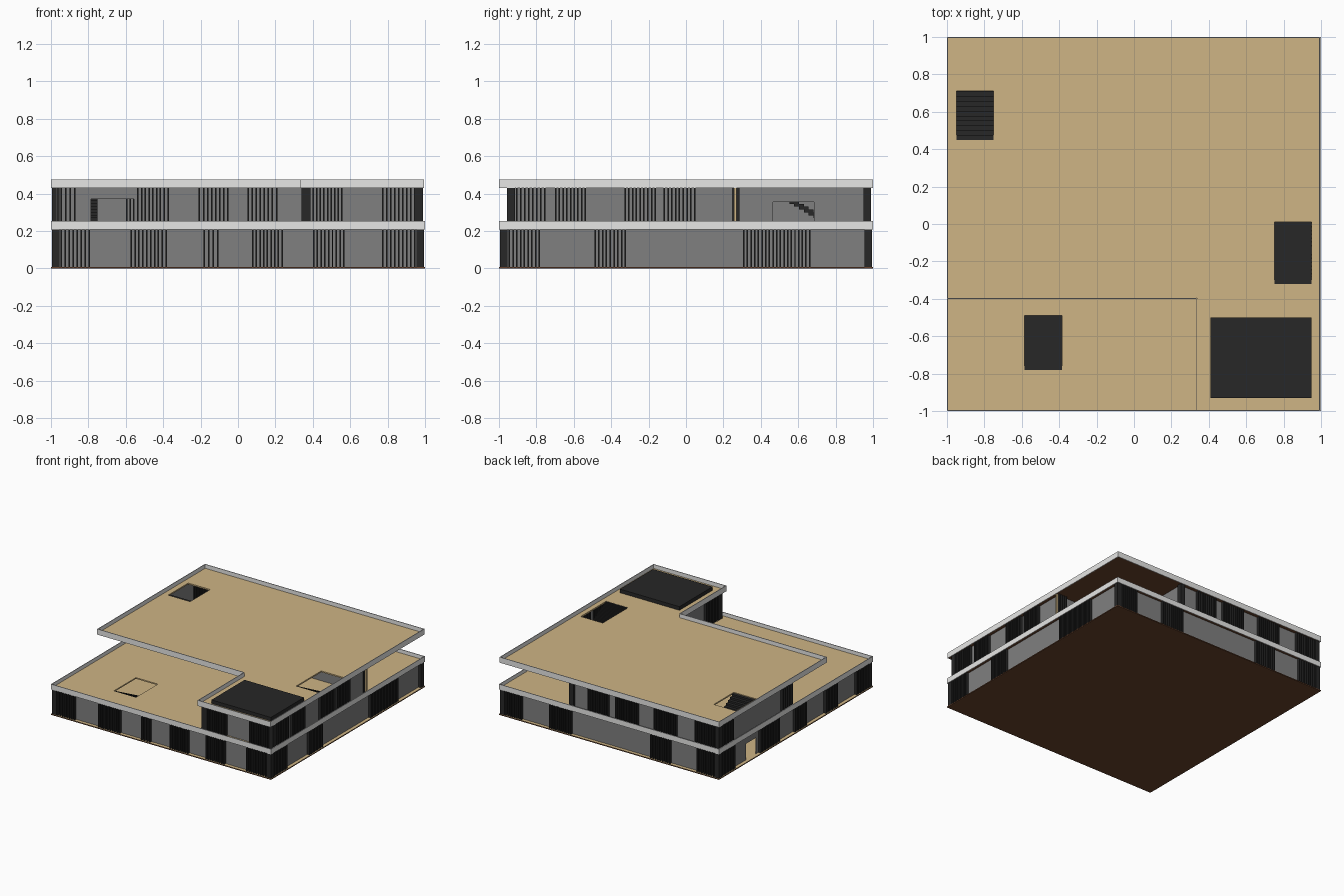
import bpy, bmesh

if "Cube" in bpy.data.objects:
    bpy.data.objects.remove(bpy.data.objects["Cube"])


def mat(name, r, g, b):
    m = bpy.data.materials.new(name)
    m.diffuse_color = (r, g, b, 1)
    m.use_nodes = True
    m.node_tree.nodes["Principled BSDF"].inputs["Base Color"].default_value = m.diffuse_color
    return m


TAN = mat("tan floor", 0.62, 0.46, 0.235)
BROWN = mat("dark brown underside", 0.14, 0.055, 0.025)
BAND = mat("light grey band", 0.80, 0.80, 0.79)
GLASS = mat("grey glass", 0.215, 0.215, 0.215)
DARK = mat("charcoal", 0.02, 0.02, 0.02)


def finish(name, bm, *mats):
    me = bpy.data.meshes.new(name)
    bm.to_mesh(me)
    bm.free()
    ob = bpy.data.objects.new(name, me)
    bpy.context.collection.objects.link(ob)
    for m in mats:
        me.materials.append(m)
    return ob


def add_box(bm, x0, x1, y0, y1, z0, z1):
    v = [bm.verts.new((x, y, z)) for z in (z0, z1)
         for x, y in ((x0, y0), (x1, y0), (x1, y1), (x0, y1))]
    for f in ((3, 2, 1, 0), (4, 5, 6, 7), (0, 1, 5, 4), (1, 2, 6, 5), (2, 3, 7, 6), (3, 0, 4, 7)):
        bm.faces.new([v[i] for i in f])


def box(name, m, *dims):
    bm = bmesh.new()
    add_box(bm, *dims)
    finish(name, bm, m)


def slab(name, xs, ys, keep, z0, z1, side):
    """Flat plate from grid cells; cells rejected by keep() become openings."""
    bm = bmesh.new()
    for x0, x1 in zip(xs, xs[1:]):
        for y0, y1 in zip(ys, ys[1:]):
            if keep((x0 + x1) / 2, (y0 + y1) / 2):
                bm.faces.new([bm.verts.new(p) for p in
                              ((x0, y0, z0), (x1, y0, z0), (x1, y1, z0), (x0, y1, z0))])
    bmesh.ops.remove_doubles(bm, verts=bm.verts, dist=1e-5)
    ext = bmesh.ops.extrude_face_region(bm, geom=bm.faces[:], use_keep_orig=True)
    for e in ext["geom"]:
        if isinstance(e, bmesh.types.BMVert):
            e.co.z = z1
    bmesh.ops.recalc_face_normals(bm, faces=bm.faces)
    for f in bm.faces:
        n = f.normal.z
        f.material_index = 0 if n > 0.5 else 1 if n < -0.5 else side
    return finish(name, bm, TAN, BROWN)


def parapet(name, pts, z0, z1, t=0.005):
    """Thin upright band inside a counter-clockwise outline."""
    bm = bmesh.new()
    for (ax, ay), (bx, by) in zip(pts, pts[1:] + pts[:1]):
        if ay == by:
            s = t if bx > ax else -t
            add_box(bm, min(ax, bx), max(ax, bx), min(ay, ay + s), max(ay, ay + s), z0, z1)
        else:
            s = -t if by > ay else t
            add_box(bm, min(ax, ax + s), max(ax, ax + s), min(ay, by), max(ay, by), z0, z1)
    finish(name, bm, BAND)


def wall(name, axis, pos, a, b, out, z0, z1, panels, door=None, depth=0.04):
    """Glass wall running along axis at outer face pos, with slat panels and an optional doorway."""
    glass, slats = bmesh.new(), bmesh.new()

    def put(bm, u0, u1, c, w, lo, hi):
        d = (c - w / 2, c + w / 2)
        if axis == "x":
            add_box(bm, u0, u1, *d, lo, hi)
        else:
            add_box(bm, *d, u0, u1, lo, hi)

    c = pos - out * depth / 2
    g = pos - out * depth * 0.65
    if door:
        d0, d1, top = door
        put(glass, a, d0, g, 0.006, z0, z1)
        put(glass, d1, b, g, 0.006, z0, z1)
        put(glass, d0, d1, g, 0.006, top, z1)
    else:
        put(glass, a, b, g, 0.006, z0, z1)
    finish(name + "_glass", glass, GLASS)
    for p0, p1 in panels:
        n = max(2, round((p1 - p0) / 0.019))
        step = (p1 - p0 - 0.008) / (n - 1)
        for i in range(n):
            u = p0 + i * step
            put(slats, u, u + 0.008, c, depth, z0, z1)
    finish(name + "_slats", slats, DARK)


def stairs(name, x0, x1, y0, z0, z1, run=0.36, n=14):
    """Open flight, high at y0 and descending towards the back."""
    bm = bmesh.new()
    h, d = (z1 - z0) / n, run / n
    for i in range(n):
        top = z1 - i * h
        add_box(bm, x0, x1, y0 + i * d, y0 + (i + 1) * d, max(z0, top - 2 * h), top)
    finish(name, bm, DARK)


def inside(x, y, r):
    return r[0] < x < r[1] and r[2] < y < r[3]


# Floor plates with stair openings
G0, G1, U0, U1 = 0.008, 0.212, 0.222, 0.432
H_TERRACE = (-0.585, -0.385, -0.78, -0.49)
H_LEFT = (-0.95, -0.75, 0.45, 0.71)
H_RIGHT = (0.75, 0.95, -0.32, 0.01)
slab("ground_plate", [-1, 1], [-1, 1], lambda x, y: True, 0, G0, 1)
slab("terrace_floor", [-0.996, *H_TERRACE[:2], 0.996], [-0.996, *H_TERRACE[2:], 0.996],
     lambda x, y: not inside(x, y, H_TERRACE), G1, U0, 0)
slab("roof_plate", [-0.996, *H_LEFT[:2], 0.337, *H_RIGHT[:2], 0.991],
     [-0.996, -0.396, *H_RIGHT[2:], *H_LEFT[2:], 0.996],
     lambda x, y: not (inside(x, y, H_LEFT) or inside(x, y, H_RIGHT) or (x < 0.337 and y < -0.396)),
     U1, 0.443, 0)

# Light bands around the floor edges
parapet("lower_band", [(-1, -1), (1, -1), (1, 1), (-1, 1)], 0.208, 0.252)
parapet("upper_band", [(-1, -0.4), (0.333, -0.4), (0.333, -1), (0.995, -1), (0.995, 1), (-1, 1)],
        0.43, 0.476)

# Ground floor walls
E, P = 0.995, 0.948
wall("ground_front", "x", -E, -0.96, 0.96, -1, G0, G1,
     [(-P, -0.79), (-0.575, -0.38), (-0.185, -0.105), (0.075, 0.24), (0.4, 0.57), (0.77, P)])
wall("ground_right", "y", E, -0.96, 0.96, 1, G0, G1,
     [(-P, -0.78), (-0.49, -0.32), (0.305, 0.665)])
wall("ground_back", "x", E, -0.96, 0.96, 1, G0, G1,
     [(-P, -0.79), (-0.55, -0.37), (0.35, 0.55), (0.8, P)])
wall("ground_left", "y", -E, -0.96, 0.96, -1, G0, G1,
     [(-P, -0.8), (-0.55, -0.4), (-0.15, 0.0), (0.2, 0.45), (0.78, P)], (0.48, 0.61, 0.14))

# Solid corner posts on both floors
for i, (x, y) in enumerate([(-1, -1), (1, -1), (1, 1), (-1, 1)]):
    cx, cy = x * 0.975, y * 0.975
    box(f"ground_corner_{i}", DARK, cx - 0.02, cx + 0.02, cy - 0.02, cy + 0.02, G0, G1)
box("upper_corner_front", DARK, 0.95, 0.99, -0.957, -0.915, U0, U1)
box("upper_corner_back", DARK, -0.995, -0.955, 0.95, 0.99, U0, U1)
box("upper_corner_porch", DARK, 0.33, 0.37, 0.95, 0.99, U0, U1)
box("upper_corner_terrace", DARK, -0.995, -0.97, 0.03, 0.07, U0, U1)

# Upper floor walls: front wing, set-back terrace side, back porch
wall("upper_wing_front", "x", -0.957, 0.36, 0.96, -1, U0, U1, [(0.34, 0.56), (0.77, P)])
wall("upper_right", "y", 0.987, -0.93, 0.27, 1, U0, U1,
     [(-0.91, -0.75), (-0.7, -0.535), (-0.33, -0.16), (-0.12, 0.05)])
wall("upper_porch_front", "x", 0.285, 0.36, 0.965, 1, U0, U1, [(0.9, 0.97)])
wall("upper_porch_side", "y", 0.38, 0.27, 0.96, 1, U0, U1, [], (0.465, 0.685, 0.355))
wall("upper_back", "x", 0.99, -0.96, 0.36, 1, U0, U1,
     [(-P, -0.77), (-0.6, -0.4), (-0.25, -0.05), (0.02, 0.2)])
wall("upper_left", "y", -0.995, 0.05, 0.96, -1, U0, U1, [(0.075, 0.16), (0.8, P)])
wall("upper_terrace_front", "x", 0.03, -0.95, 0.36, -1, U0, U1,
     [(-0.95, -0.87), (-0.54, -0.37), (-0.21, -0.05), (0.05, 0.21)], (-0.785, -0.555, 0.37))
wall("upper_wing_left", "y", 0.34, -0.93, 0.05, -1, U0, U1, [(-0.957, -0.75), (-0.5, -0.33)])

# Tan door post at the porch corner
box("porch_post", TAN, 0.975, 0.989, 0.256, 0.27, U0, U1)

# Stairs under each opening; two are finely stepped and a little shallower
stairs("terrace_stairs", *H_TERRACE[:2], H_TERRACE[2], G0, 0.221, 0.42, 42)
stairs("left_roof_stairs", *H_LEFT[:2], H_LEFT[2], U0, 0.437)
stairs("right_roof_stairs", *H_RIGHT[:2], H_RIGHT[2], U0, 0.442, 0.42, 42)

# Dark roof panel on the front wing
box("roof_panel", DARK, 0.41, 0.95, -0.93, -0.5, 0.443, 0.473)
